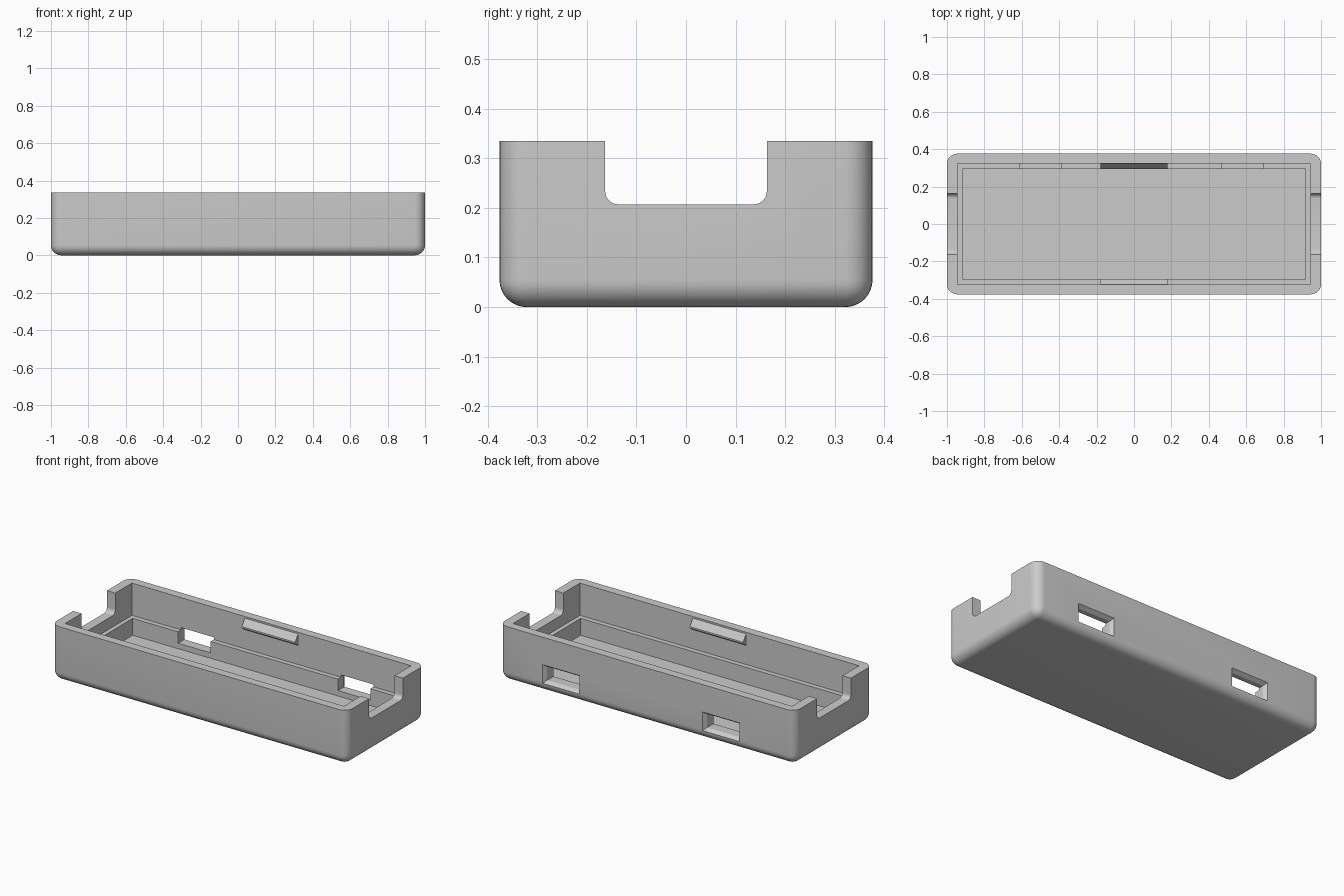
import bpy, bmesh, math
from mathutils import Vector

old = bpy.data.objects.get("Cube")
if old:
    bpy.data.objects.remove(old, do_unlink=True)

grey = bpy.data.materials.new("plain grey")
grey.use_nodes = True
colour = (0.6, 0.6, 0.6, 1)
grey.diffuse_color = colour
grey.node_tree.nodes["Principled BSDF"].inputs["Base Color"].default_value = colour

HALF_X, HALF_Y, HEIGHT, ROUND = 1.0, 0.376, 0.335, 0.055
INNER_Y = 0.323


def finish(name, bm):
    bmesh.ops.recalc_face_normals(bm, faces=bm.faces)
    mesh = bpy.data.meshes.new(name)
    bm.to_mesh(mesh)
    bm.free()
    mesh.materials.append(grey)
    ob = bpy.data.objects.new(name, mesh)
    bpy.context.collection.objects.link(ob)
    return ob


def box(name, x, y, z, round_edge=None, radius=0, segments=8):
    """Box from (min, max) ranges; edges passing the test are rounded."""
    bm = bmesh.new()
    bmesh.ops.create_cube(bm, size=1)
    for v in bm.verts:
        v.co = Vector([a + (b - a) * (c + 0.5) for c, (a, b) in zip(v.co, (x, y, z))])
    if round_edge:
        edges = [e for e in bm.edges if round_edge(e.verts[0].co, e.verts[1].co)]
        bmesh.ops.bevel(bm, geom=edges, offset=radius, segments=segments,
                        profile=0.5, affect='EDGES')
    return finish(name, bm)


def extrude_profile(name, points, x0, x1):
    """Prism along x from a closed (y, z) profile."""
    bm = bmesh.new()
    face = bm.faces.new([bm.verts.new((x0, y, z)) for y, z in points])
    ext = bmesh.ops.extrude_face_region(bm, geom=[face])["geom"]
    moved = [g for g in ext if isinstance(g, bmesh.types.BMVert)]
    bmesh.ops.translate(bm, verts=moved, vec=(x1 - x0, 0, 0))
    return finish(name, bm)


def cut(target, cutter):
    mod = target.modifiers.new("cut", 'BOOLEAN')
    mod.operation = 'DIFFERENCE'
    mod.solver = 'EXACT'
    mod.object = cutter
    bpy.context.view_layer.objects.active = target
    bpy.ops.object.modifier_apply(modifier=mod.name)
    bpy.data.objects.remove(cutter, do_unlink=True)


# Outer shell: rounded upright corners and rounded bottom
shell = box("tray_shell", (-HALF_X, HALF_X), (-HALF_Y, HALF_Y), (0, HEIGHT),
            lambda a, b: min(a.z, b.z) < 0.01, ROUND)

# Upper cavity, then a narrower lower cavity that leaves a ledge
cut(shell, box("upper_cavity", (-0.943, 0.943), (-INNER_Y, INNER_Y), (0.138, 0.5)))
cut(shell, box("lower_cavity", (-0.917, 0.917), (-0.293, 0.293), (0.035, 0.4)))

# Open notches in both end walls, rounded at their lower corners
for side in (-1, 1):
    x = sorted((side * 0.93, side * 1.1))
    cut(shell, box("end_notch", x, (-0.163, 0.163), (0.207, 0.5),
                   lambda a, b: max(a.z, b.z) < 0.21 and abs(a.x - b.x) > 0.1,
                   0.027))

# Two port windows in the back wall, flared on the outside
for cx in (-0.5, 0.58):
    cut(shell, box("port", (cx - 0.11, cx + 0.11), (0.27, 0.45), (0.068, 0.152)))
    flare = box("port_flare", (cx - 0.11, cx + 0.11), (0.354, HALF_Y + 0.022), (0.068, 0.152))
    for v in flare.data.vertices:
        if v.co.y > HALF_Y:
            v.co.x += math.copysign(0.03, v.co.x - cx)
            v.co.z += math.copysign(0.03, v.co.z - 0.11)
    cut(shell, flare)

# Snap ridges near the rim of the long walls
ridge = [(INNER_Y + 0.01, 0.325), (INNER_Y, 0.325), (0.293, 0.285),
         (0.293, 0.275), (INNER_Y, 0.255), (INNER_Y + 0.01, 0.255)]
for name, side in (("back_snap_ridge", 1), ("front_snap_ridge", -1)):
    extrude_profile(name, [(side * y, z) for y, z in ridge], -0.18, 0.18)

# Smooth the rounded edges only
bpy.ops.object.select_all(action='DESELECT')
shell.select_set(True)
bpy.context.view_layer.objects.active = shell
bpy.ops.object.shade_smooth_by_angle(angle=math.radians(30))
